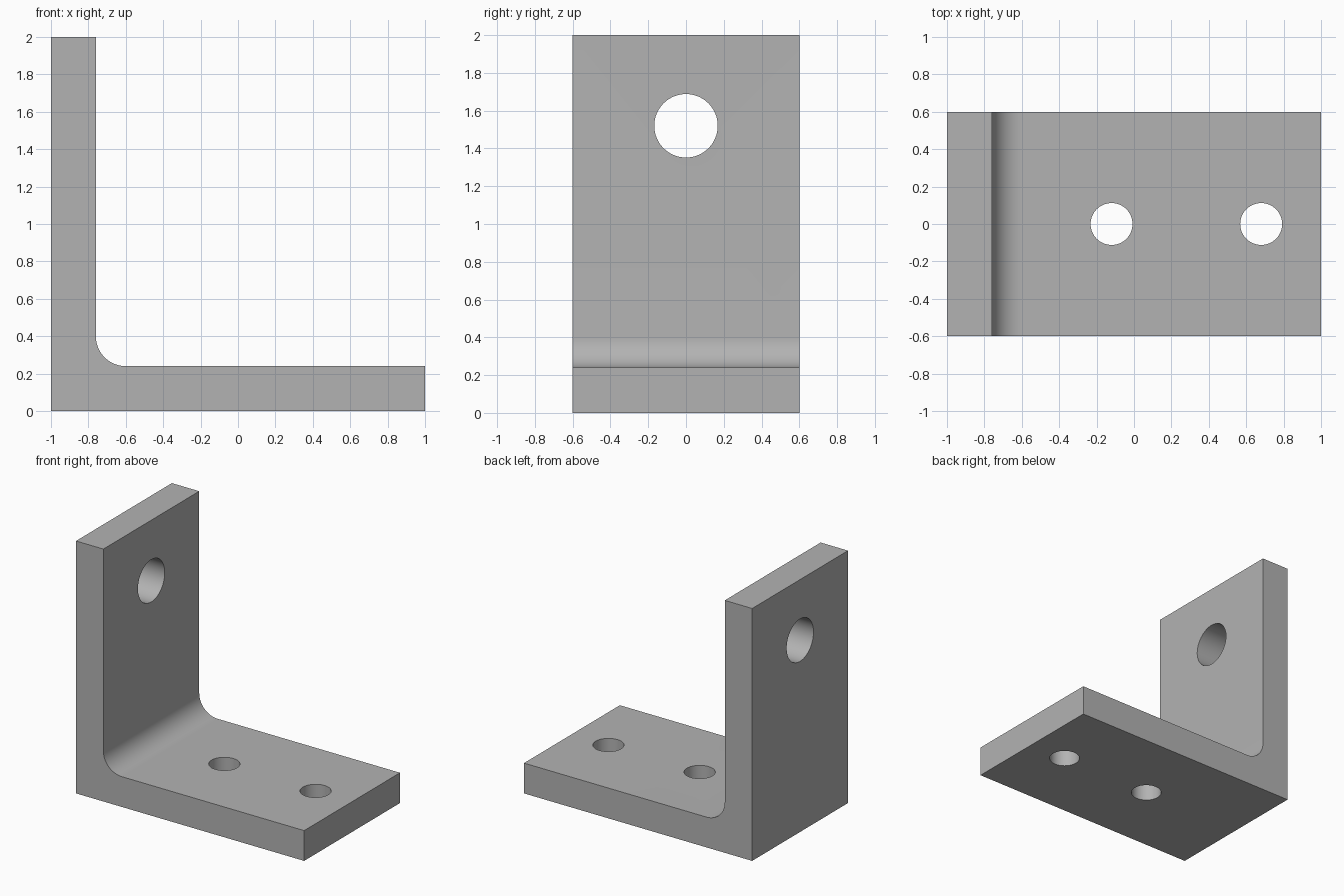
import bpy, bmesh, math

if "Cube" in bpy.data.objects:
    bpy.data.objects.remove(bpy.data.objects["Cube"])

W, T, R = 0.6, 0.24, 0.16          # half width, plate thickness, inner fillet radius
SEG = 16

steel = bpy.data.materials.new("plain grey")
steel.diffuse_color = (0.45, 0.45, 0.45, 1)
steel.use_nodes = True
steel.node_tree.nodes["Principled BSDF"].inputs["Base Color"].default_value = steel.diffuse_color

# L-shaped profile with a rounded inner corner, in the x-z plane
cx, cz = -1 + T + R, T + R
profile = [(-1, 0), (1, 0), (1, T)]
for i in range(SEG + 1):
    a = math.radians(270 - 90 * i / SEG)
    profile.append((cx + R * math.cos(a), cz + R * math.sin(a)))
profile += [(-1 + T, 2), (-1, 2)]

# Bracket body: the profile extruded across the width
bm = bmesh.new()
face = bm.faces.new([bm.verts.new((x, -W, z)) for x, z in profile])
ext = bmesh.ops.extrude_face_region(bm, geom=[face])
verts = [v for v in ext["geom"] if isinstance(v, bmesh.types.BMVert)]
bmesh.ops.translate(bm, verts=verts, vec=(0, 2 * W, 0))
bmesh.ops.recalc_face_normals(bm, faces=bm.faces)
mesh = bpy.data.meshes.new("angle_bracket")
bm.to_mesh(mesh)
bm.free()
mesh.materials.append(steel)
bracket = bpy.data.objects.new("angle_bracket", mesh)
bpy.context.collection.objects.link(bracket)


def drill(location, radius, rotation=(0, 0, 0)):
    """Cut a round through hole in the bracket."""
    bpy.ops.mesh.primitive_cylinder_add(vertices=64, radius=radius, depth=0.6,
                                        location=location, rotation=rotation)
    cutter = bpy.context.object
    cutter.name = "hole_cutter"
    cutter.hide_render = True
    cutter.data.materials.append(steel)
    mod = bracket.modifiers.new("hole", 'BOOLEAN')
    mod.operation = 'DIFFERENCE'
    mod.solver = 'EXACT'
    mod.object = cutter
    bpy.ops.object.select_all(action='DESELECT')
    bracket.select_set(True)
    bpy.context.view_layer.objects.active = bracket
    bpy.ops.object.modifier_apply(modifier=mod.name)
    bpy.data.objects.remove(cutter)


# Two screw holes in the foot, one larger hole in the upright
for x in (-0.12, 0.68):
    drill((x, 0, T / 2), 0.112)
drill((-1 + T / 2, 0, 1.52), 0.168, (0, math.pi / 2, 0))

bpy.ops.object.shade_smooth_by_angle(angle=math.radians(30))
